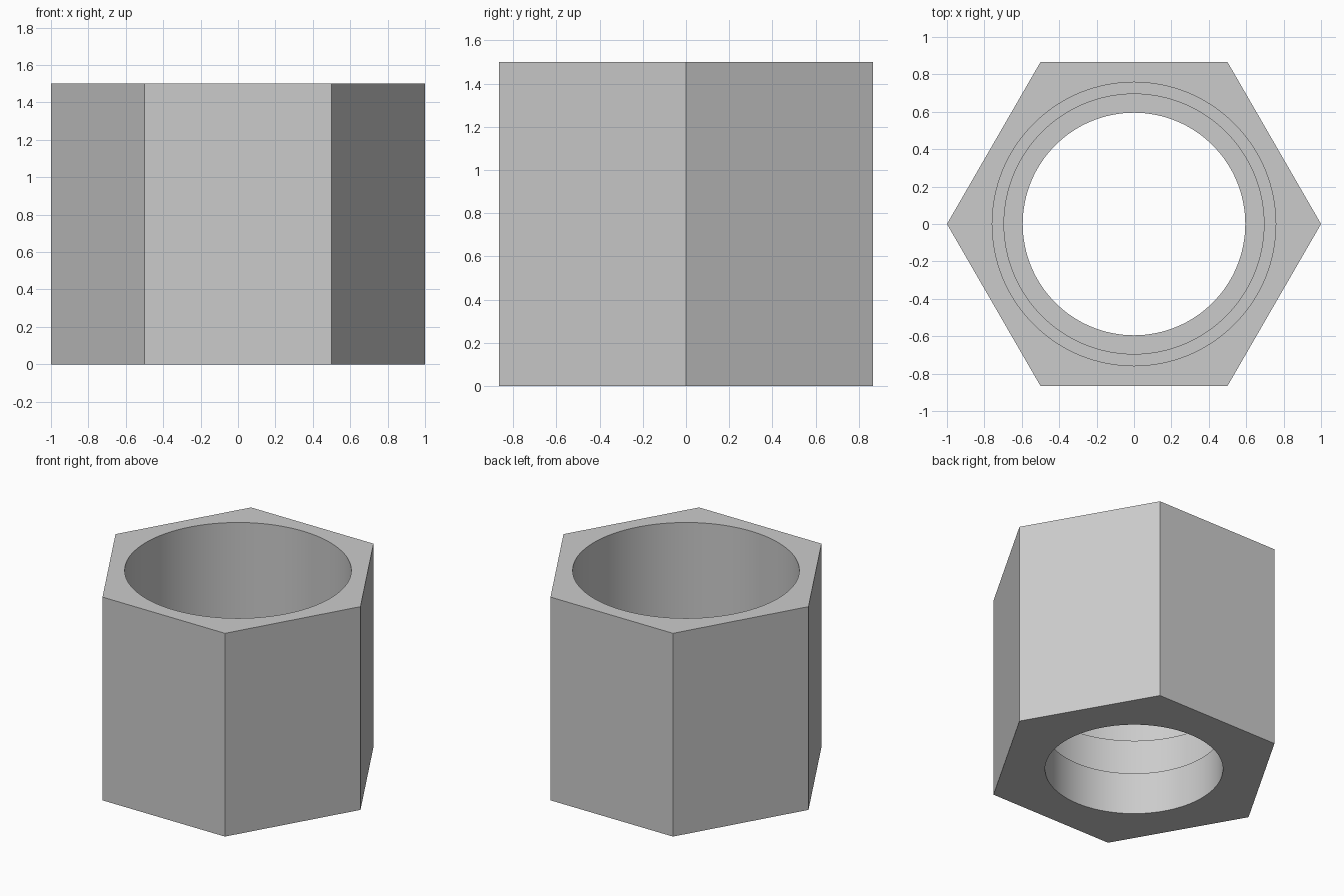
import bpy, bmesh
from math import cos, sin, pi, radians

if "Cube" in bpy.data.objects:
    bpy.data.objects.remove(bpy.data.objects["Cube"])


def lathe(name, profile, sides):
    """Closed solid from (radius, z) rings, first vertex on +x."""
    bm = bmesh.new()
    rings = [[bm.verts.new((r * cos(2 * pi * i / sides), r * sin(2 * pi * i / sides), z))
              for i in range(sides)] for r, z in profile]
    for a, b in zip(rings, rings[1:]):
        for i in range(sides):
            j = (i + 1) % sides
            bm.faces.new((a[i], a[j], b[j], b[i]))
    bm.faces.new(rings[0][::-1])
    bm.faces.new(rings[-1])
    bmesh.ops.recalc_face_normals(bm, faces=bm.faces)
    mesh = bpy.data.meshes.new(name)
    bm.to_mesh(mesh)
    bm.free()
    obj = bpy.data.objects.new(name, mesh)
    bpy.context.collection.objects.link(obj)
    return obj


# Hexagonal body
body = lathe("hex_sleeve", [(1, 0), (1, 1.5)], 6)

# Stepped bore: narrow at the bottom, two shelves, wide at the top
bore = lathe("bore_cutter", [(0.595, -0.2), (0.595, 0.31), (0.695, 0.31),
                             (0.695, 0.62), (0.758, 0.62), (0.758, 1.7)], 128)
bore.hide_render = True

# Cut the bore
cut = body.modifiers.new("bore", 'BOOLEAN')
cut.operation = 'DIFFERENCE'
cut.solver = 'EXACT'
cut.object = bore
bpy.context.view_layer.objects.active = body
body.select_set(True)
bpy.ops.object.modifier_apply(modifier=cut.name)
bpy.data.objects.remove(bore)

# Smooth bore walls, crisp edges
bpy.ops.object.shade_smooth_by_angle(angle=radians(30))
